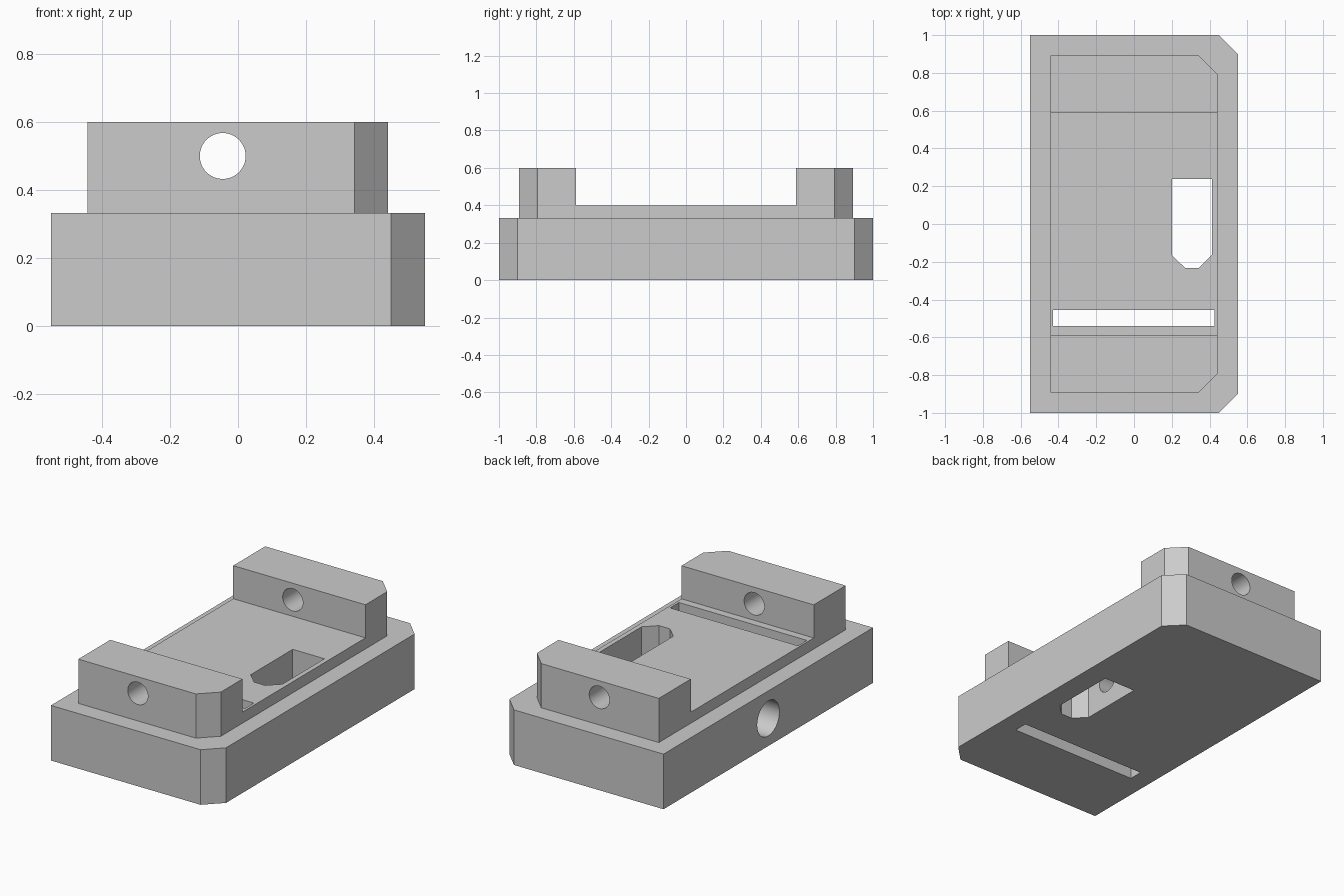
import bpy, bmesh, math
from mathutils import Matrix

if "Cube" in bpy.data.objects:
    bpy.data.objects.remove(bpy.data.objects["Cube"])

grey = bpy.data.materials.new("light_grey")
grey.diffuse_color = (0.6, 0.6, 0.6, 1)
grey.use_nodes = True
grey.node_tree.nodes["Principled BSDF"].inputs["Base Color"].default_value = grey.diffuse_color


def finish(name, bm):
    bmesh.ops.recalc_face_normals(bm, faces=bm.faces)
    me = bpy.data.meshes.new(name)
    bm.to_mesh(me)
    bm.free()
    me.materials.append(grey)
    ob = bpy.data.objects.new(name, me)
    bpy.context.collection.objects.link(ob)
    return ob


def prism(name, outline, z0, z1):
    """Extrude an xy outline from z0 up to z1."""
    bm = bmesh.new()
    face = bm.faces.new([bm.verts.new((x, y, z0)) for x, y in outline])
    top = bmesh.ops.extrude_face_region(bm, geom=[face])["geom"]
    bmesh.ops.translate(bm, vec=(0, 0, z1 - z0),
                        verts=[v for v in top if isinstance(v, bmesh.types.BMVert)])
    return finish(name, bm)


def rod(name, radius, axis, start, end, a, b):
    """Cylinder along x (a=y, b=z) or along y (a=x, b=z)."""
    bm = bmesh.new()
    bmesh.ops.create_cone(bm, cap_ends=True, segments=48, radius1=radius,
                          radius2=radius, depth=end - start)
    mid = (start + end) / 2
    if axis == "X":
        m = Matrix.Translation((mid, a, b)) @ Matrix.Rotation(math.pi / 2, 4, "Y")
    else:
        m = Matrix.Translation((a, mid, b)) @ Matrix.Rotation(math.pi / 2, 4, "X")
    bmesh.ops.transform(bm, matrix=m, verts=bm.verts)
    return finish(name, bm)


def clipped(x0, x1, y, c):
    """Rectangle with both right-hand corners chamfered."""
    return [(x0, -y), (x1 - c, -y), (x1, -y + c), (x1, y - c), (x1 - c, y), (x0, y)]


def rect(x0, x1, y0, y1):
    return [(x0, y0), (x1, y0), (x1, y1), (x0, y1)]


# Base plate with the raised upper body joined on
body = prism("clamp_body", clipped(-0.55, 0.55, 1.0, 0.1), 0, 0.333)
upper = prism("upper_body", clipped(-0.443, 0.441, 0.892, 0.098), 0.2, 0.6)

# Openings
cutters = [
    prism("deck_cutter", rect(-0.7, 0.7, -0.587, 0.587), 0.4, 0.8),
    prism("slot_cutter", rect(-0.43, 0.425, -0.54, -0.455), -0.2, 0.7),
    prism("pocket_cutter", [(0.2, 0.237), (0.2, -0.165), (0.27, -0.232),
                            (0.343, -0.232), (0.412, -0.165), (0.412, 0.237)], -0.2, 0.7),
    rod("end_hole_cutter", 0.0675, "Y", -1.2, 1.2, -0.045, 0.5),
    rod("side_hole_cutter", 0.0675, "X", -0.8, 0.3, 0, 0.167),
    rod("side_counterbore_cutter", 0.106, "X", -0.8, -0.1, 0, 0.167),
]

for tool, op in [(upper, "UNION")] + [(c, "DIFFERENCE") for c in cutters]:
    mod = body.modifiers.new(tool.name, "BOOLEAN")
    mod.operation = op
    mod.solver = "EXACT"
    mod.object = tool

# Bake the cuts and remove the helpers
bpy.context.view_layer.objects.active = body
body.select_set(True)
for mod in list(body.modifiers):
    bpy.ops.object.modifier_apply(modifier=mod.name)
for helper in [upper] + cutters:
    bpy.data.objects.remove(helper)
bpy.ops.object.shade_smooth_by_angle(angle=math.radians(30))
